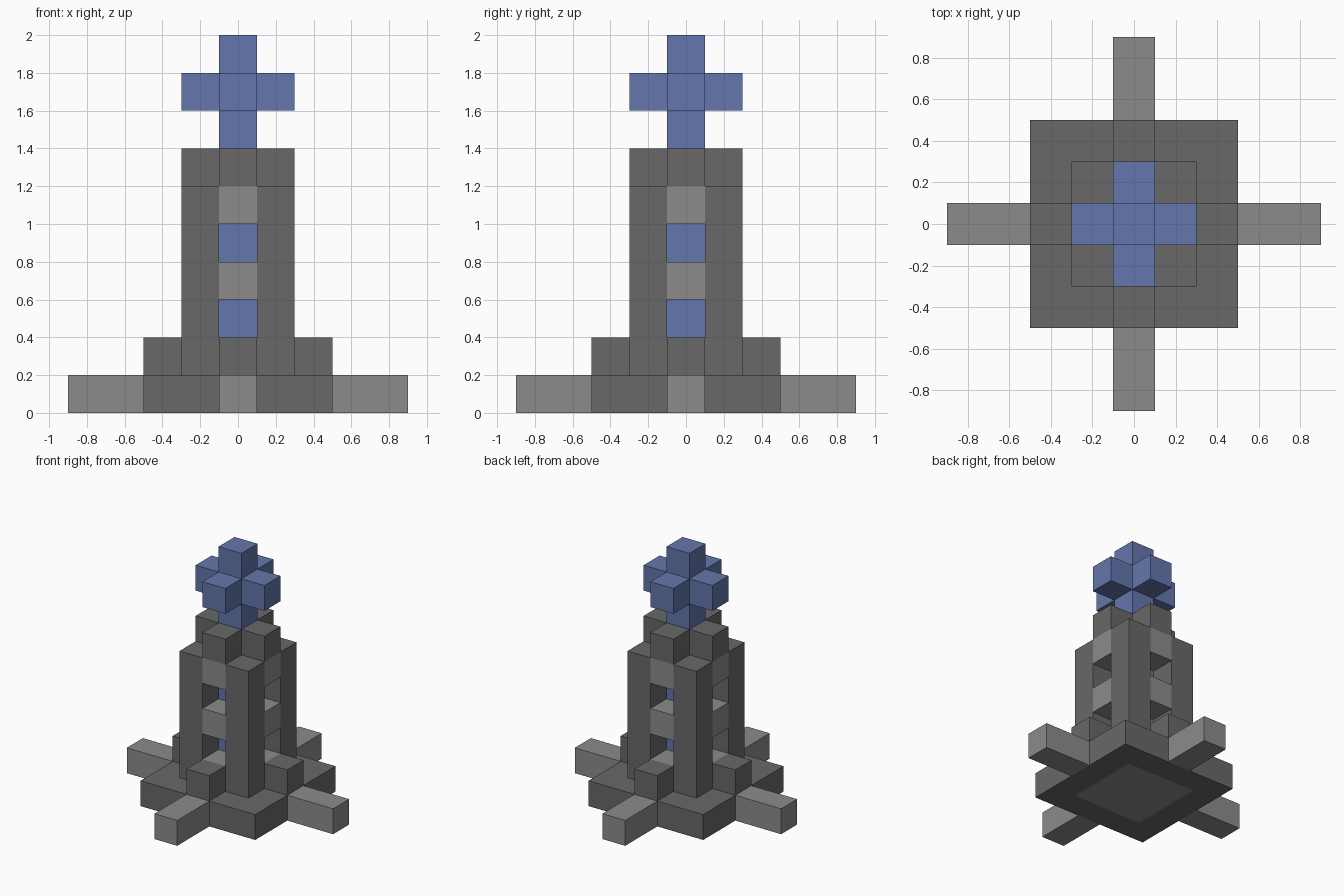
import bpy
import bmesh
from math import pi
from mathutils import Matrix, Vector

if "Cube" in bpy.data.objects:
    bpy.data.objects.remove(bpy.data.objects["Cube"], do_unlink=True)


def make_material(name, color):
    mat = bpy.data.materials.new(name)
    mat.use_nodes = True
    mat.diffuse_color = (*color, 1)
    mat.node_tree.nodes["Principled BSDF"].inputs["Base Color"].default_value = (*color, 1)
    return mat


DARK = make_material("dark_stone", (0.14, 0.14, 0.14))
LIGHT = make_material("light_stone", (0.26, 0.26, 0.26))
BLUE = make_material("blue_crystal", (0.127, 0.181, 0.413))


def box(name, low, high, mat, turns=0):
    """Axis-aligned box between two corners, turned in quarter turns about z."""
    low, high = Vector(low), Vector(high)
    bm = bmesh.new()
    place = Matrix.Translation((low + high) / 2) @ Matrix.Diagonal((*(high - low), 1))
    bmesh.ops.create_cube(bm, size=1, matrix=Matrix.Rotation(turns * pi / 2, 4, "Z") @ place)
    mesh = bpy.data.meshes.new(name)
    bm.to_mesh(mesh)
    bm.free()
    mesh.materials.append(mat)
    obj = bpy.data.objects.new(name, mesh)
    bpy.context.collection.objects.link(obj)
    return obj


U = 0.2        # block size
H = U / 2      # half a block

# Base core, framed by a dark border
box("base_core", (-0.3, -0.3, 0), (0.3, 0.3, U), LIGHT)

# Everything that repeats on the four sides
for i, side in enumerate(("front", "left", "back", "right")):
    box(f"{side}_base_border", (-0.3, -0.5, 0), (0.5, -0.3, U), DARK, i)
    box(f"{side}_base_arm", (-H, -0.9, 0), (H, -0.5, U), LIGHT, i)
    box(f"{side}_step", (-H, -0.5, U), (H, -0.3, 2 * U), DARK, i)
    box(f"{side}_pillar", (H, -0.3, U), (0.3, -H, 6 * U), DARK, i)
    # Light blocks between the pillars, with openings in between
    for level, part in ((1, "sill"), (3, "middle_bar"), (5, "lintel")):
        box(f"{side}_{part}", (-H, -0.3, level * U), (H, -H, (level + 1) * U), LIGHT, i)
    box(f"{side}_parapet", (-H, -0.3, 6 * U), (H, -H, 7 * U), DARK, i)
    box(f"{side}_crystal_arm", (-H, -0.3, 8 * U), (H, -H, 9 * U), BLUE, i)

# Crystal column running through the tower up to the tip
box("crystal_column", (-H, -H, U), (H, H, 10 * U), BLUE)
